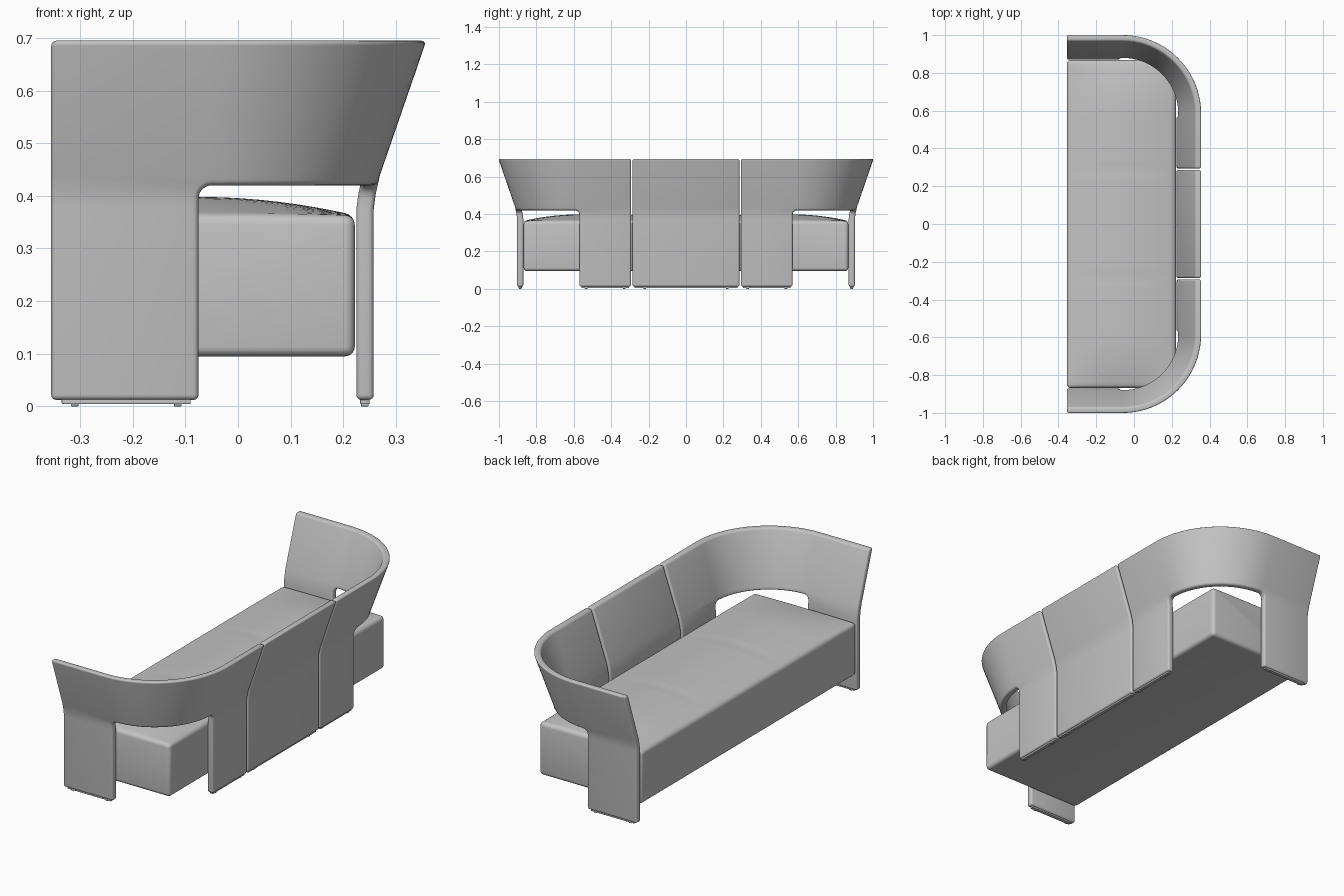
import bpy, bmesh
from math import sin, cos, pi
from mathutils import Vector

if "Cube" in bpy.data.objects:
    bpy.data.objects.remove(bpy.data.objects["Cube"], do_unlink=True)

fabric = bpy.data.materials.new("grey_fabric")
fabric.use_nodes = True
GREY = (0.55, 0.55, 0.55, 1)
fabric.diffuse_color = GREY
fabric.node_tree.nodes["Principled BSDF"].inputs["Base Color"].default_value = GREY


def new_object(name, bm):
    bmesh.ops.recalc_face_normals(bm, faces=bm.faces)
    mesh = bpy.data.meshes.new(name)
    bm.to_mesh(mesh)
    bm.free()
    mesh.materials.append(fabric)
    ob = bpy.data.objects.new(name, mesh)
    bpy.context.collection.objects.link(ob)
    return ob


def loft(name, rings):
    """Closed solid skinned over a list of equal-length rings."""
    bm = bmesh.new()
    loops = [[bm.verts.new(p) for p in ring] for ring in rings]
    n = len(loops[0])
    for a, b in zip(loops, loops[1:]):
        for i in range(n):
            j = (i + 1) % n
            bm.faces.new((a[i], a[j], b[j], b[i]))
    bm.faces.new(loops[0])
    bm.faces.new(loops[-1])
    return new_object(name, bm)


def box(name, lo, hi):
    lo, hi = Vector(lo), Vector(hi)
    bm = bmesh.new()
    bmesh.ops.create_cube(bm, size=1)
    for v in bm.verts:
        v.co = (lo + hi) / 2 + v.co * (hi - lo)
    return new_object(name, bm)


def finish(ob, bevel, cutter=None, mirror=False):
    """Cut, round the edges, mirror across y and shade smooth."""
    if cutter:
        cut = ob.modifiers.new("cut", 'BOOLEAN')
        cut.object, cut.operation, cut.solver = cutter, 'DIFFERENCE', 'EXACT'
    bev = ob.modifiers.new("round", 'BEVEL')
    bev.width, bev.segments = bevel, 4
    bev.limit_method, bev.angle_limit = 'ANGLE', 0.9
    bev.use_clamp_overlap = False
    if mirror:
        mir = ob.modifiers.new("mirror", 'MIRROR')
        mir.use_axis = (False, True, False)
        mir.use_mirror_merge = False
    bpy.ops.object.select_all(action='DESELECT')
    ob.select_set(True)
    bpy.context.view_layer.objects.active = ob
    bpy.ops.object.convert(target='MESH')
    bpy.ops.object.shade_smooth_by_angle(angle=0.6)


# Wall section: (outward offset, height), upright below and flaring above
THICK, BASE, TOP = 0.033, 0.012, 0.695
inner = [(0, BASE), (0, 0.375), (0.004, 0.405), (0.012, 0.44), (0.1, TOP)]
section = inner + [(d + THICK, z) for d, z in reversed(inner)]
CX, CY, R = -0.06, 0.585, 0.285


def wall(name, path):
    rings = []
    for x, y, nx, ny in path:
        rings.append([(x + d * nx, y + d * ny, z) for d, z in section])
    return loft(name, rings)


# Middle back panel
finish(wall("middle_back_panel", [(CX + R, -0.286, 1, 0), (CX + R, 0.286, 1, 0)]), 0.01)

# Curved wing: short back piece, rounded corner, then the arm
path = [(CX + R, 0.294, 1, 0)]
STEPS = 20
for i in range(STEPS + 1):
    a = pi / 2 * i / STEPS
    path.append((CX + R * cos(a), CY + R * sin(a), cos(a), sin(a)))
path.append((-0.355, CY + R, 0, 1))
wing = wall("curved_wings", path)

# Corner opening with rounded upper ends
cutter = box("opening_cutter", (-0.075, 0.57, -0.2), (0.7, 1.3, 0.42))
bm = bmesh.new()
bm.from_mesh(cutter.data)
edges = []
for e in bm.edges:
    a, b = (v.co for v in e.verts)
    high = min(a.z, b.z) > 0.4
    if high and (max(a.x, b.x) < 0 or max(a.y, b.y) < 0.6):
        edges.append(e)
bmesh.ops.bevel(bm, geom=edges, offset=0.025, segments=6, profile=0.5, affect='EDGES')
bm.to_mesh(cutter.data)
bm.free()
cutter.hide_render = True
finish(wing, 0.01, cutter, mirror=True)
bpy.data.objects.remove(cutter, do_unlink=True)

# Crowned seat with two shallow seams
X0, X1, Y1 = -0.355, 0.222, 0.868
NX, NY = 16, 60


def rise(dist):
    t = min(dist / 0.3, 1)
    return 1 - (1 - t) ** 2


rings = []
for j in range(NY + 1):
    y = Y1 * (2 * j / NY - 1)
    seam = 0.003 if j in (NY // 3, 2 * NY // 3) else 0
    ring = [(X1, y, 0.095), (X0, y, 0.095)]
    for i in range(NX + 1):
        x = X0 + (X1 - X0) * i / NX
        crown = rise(min(x - X0, X1 - x)) * rise(Y1 - abs(y))
        ring.append((x, y, 0.363 + 0.035 * crown - seam * crown))
    rings.append(ring)
finish(loft("seat", rings), 0.018)

# Base rails and floor glides under each panel
rails = [("middle_back", (0.232, -0.275), (0.25, 0.275), False),
         ("side_back", (0.232, 0.305), (0.25, 0.56), True),
         ("arm", (-0.335, 0.878), (-0.09, 0.896), True)]
for name, lo, hi, mirror in rails:
    finish(box(name + "_rail", (*lo, 0.004), (*hi, 0.014)), 0.002, mirror=mirror)
    for k, f in enumerate((0.1, 0.9)):
        along_x = hi[0] - lo[0] > hi[1] - lo[1]
        c = [(p + q) / 2 for p, q in zip(lo, hi)]
        axis = 0 if along_x else 1
        c[axis] = lo[axis] + f * (hi[axis] - lo[axis])
        glide = box(f"{name}_glide_{k + 1}", (c[0] - 0.007, c[1] - 0.007, 0),
                    (c[0] + 0.007, c[1] + 0.007, 0.006))
        finish(glide, 0.001, mirror=mirror)
